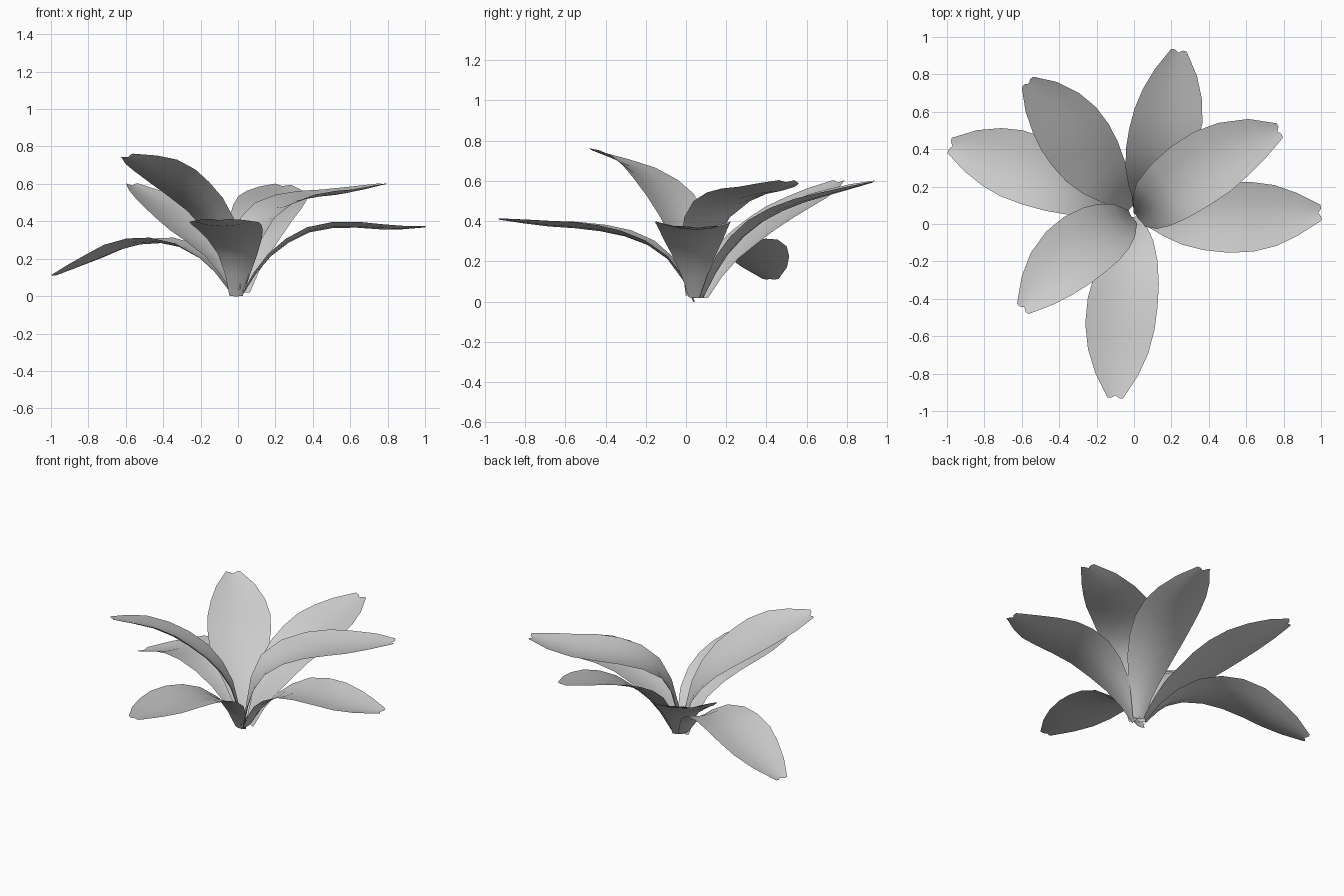
import bpy
from mathutils import Vector

if "Cube" in bpy.data.objects:
    bpy.data.objects.remove(bpy.data.objects["Cube"])

# Midrib points (base to tip) and sideways tilt for each leaf
LEAVES = {
    "right_leaf": ([(.03, .05, .02), (.15, .04, .20), (.34, .035, .34), (.55, .035, .383), (.82, .05, .367), (1.0, .06, .37)], .0),
    "back_right_leaf": ([(.02, .03, .03), (.06, .06, .28), (.14, .135, .445), (.32, .27, .53), (.56, .415, .56), (.78, .50, .60)], .0),
    "back_leaf": ([(.03, .08, .02), (.07, .18, .22), (.115, .33, .38), (.17, .52, .485), (.21, .72, .545), (.24, .93, .595)], .07),
    "back_left_leaf": ([(-.01, .09, .02), (-.09, .18, .19), (-.20, .30, .31), (-.32, .47, .43), (-.43, .61, .51), (-.57, .76, .60)], .0),
    "left_leaf": ([(-.03, .07, .02), (-.15, .13, .18), (-.34, .205, .288), (-.57, .295, .285), (-.78, .365, .20), (-.985, .42, .11)], .0),
    "front_left_leaf": ([(-.01, .04, .03), (-.05, .02, .25), (-.15, -.04, .44), (-.30, -.14, .585), (-.44, -.27, .685), (-.595, -.455, .75)], .2),
    "front_leaf": ([(-.01, .04, .0), (.0, -.06, .19), (-.025, -.22, .31), (-.065, -.45, .37), (-.085, -.68, .387), (-.10, -.93, .41)], .0),
}
WIDTH = [.036, .066, .106, .146, .174, .188, .186, .162, .115, .042]
ACROSS = (-1, -.5, 0, .5, 1)
ROWS = len(WIDTH)


def smooth_path(pts, steps=16):
    """Dense Catmull-Rom curve through the points."""
    p = [Vector(q) for q in pts]
    p = [2 * p[0] - p[1]] + p + [2 * p[-1] - p[-2]]
    out = []
    for i in range(1, len(p) - 2):
        a, b, c, d = p[i - 1:i + 3]
        for k in range(steps):
            t = k / steps
            out.append(.5 * (2 * b + (c - a) * t + (2 * a - 5 * b + 4 * c - d) * t * t
                             + (3 * b - a - 3 * c + d) * t ** 3))
    return out + [p[-2]]


def resample(path, n):
    """Evenly spaced points with their tangents."""
    dist = [0]
    for a, b in zip(path, path[1:]):
        dist.append(dist[-1] + (b - a).length)
    res = []
    for i in range(n):
        target = dist[-1] * i / (n - 1)
        k = min(range(len(path)), key=lambda j: abs(dist[j] - target))
        tangent = path[min(k + 2, len(path) - 1)] - path[max(k - 2, 0)]
        res.append((path[k], tangent.normalized()))
    return res


def make_leaf(name, pts, tilt):
    chord = (Vector(pts[-1]) - Vector(pts[0])).normalized()
    verts, faces = [], []
    for i, (pos, tan) in enumerate(resample(smooth_path(pts), ROWS)):
        heading = tan + chord * .4
        side = Vector((-heading.y, heading.x, 0)).normalized()
        side = (side + Vector((0, 0, tilt))).normalized()
        normal = tan.cross(side).normalized()
        for s in ACROSS:
            # Shallow cupping across the blade
            v = pos + side * s * WIDTH[i] + normal * (s * s - .5) * .17 * WIDTH[i]
            if i == ROWS - 1 and s == 0:      # small notch at the tip
                v -= tan * .015
            verts.append(v)
    m = len(ACROSS)
    for i in range(ROWS - 1):
        for j in range(m - 1):
            a = i * m + j
            faces.append((a, a + 1, a + m + 1, a + m))
    mesh = bpy.data.meshes.new(name)
    mesh.from_pydata(verts, [], faces)
    mesh.polygons.foreach_set("use_smooth", [True] * len(faces))
    mesh.update()
    bpy.context.collection.objects.link(bpy.data.objects.new(name, mesh))


for leaf_name, (midrib, lean) in LEAVES.items():
    make_leaf(leaf_name, midrib, lean)
